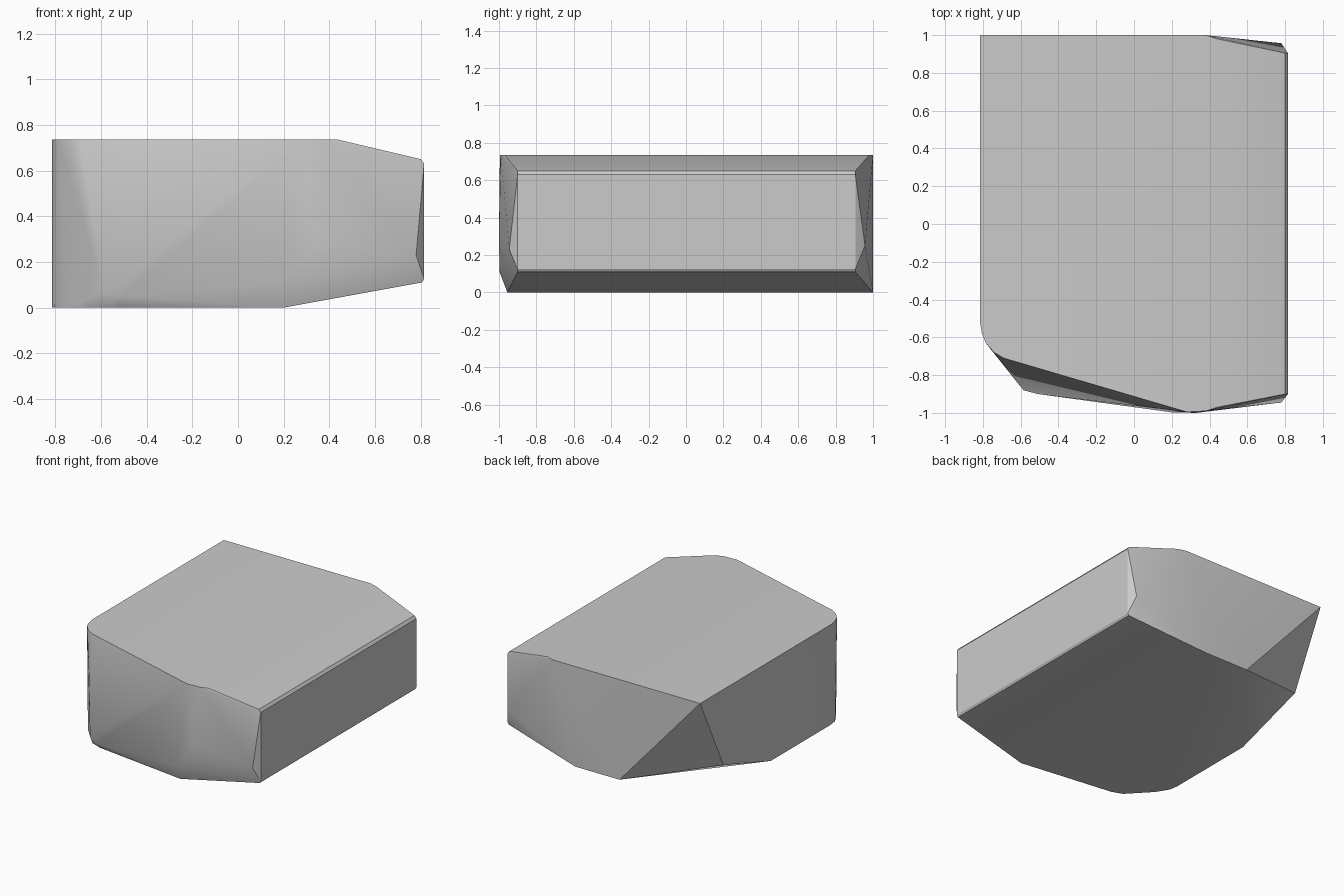
import bpy, bmesh
from math import radians

cube = bpy.data.objects.get("Cube")
if cube:
    bpy.data.objects.remove(cube, do_unlink=True)

# Single plain grey
grey = bpy.data.materials.new("stone grey")
grey.use_nodes = True
colour = (0.6, 0.6, 0.6, 1)
grey.diffuse_color = colour
grey.node_tree.nodes["Principled BSDF"].inputs["Base Color"].default_value = colour

TOP = 0.735
points = []


def level(z, outline):
    points.extend((x, y, z) for x, y in outline)


# Flat top with a rounded front corner
level(TOP, [(-.815, 1), (-.815, -.52), (-.805, -.58), (-.785, -.63), (-.74, -.68),
            (-.69, -.71), (-.64, -.725), (.28, -.995), (.38, -.99), (.44, -.97),
            (.44, .98), (.38, 1)])

# Flat underside, with the back corner cut away
level(0, [(-.815, .18), (-.815, -.52), (-.805, -.58), (-.75, -.67), (-.6, -.83),
          (-.52, -.86), (.2, -.955), (.2, 1), (-.16, 1)])

# Side wall with narrow softened edges
for y in (-.9, .905):
    points.extend([(.8, y, .65), (.815, y, .63), (.815, y, .125), (.805, y, .11)])
points.extend([(.78, -.945, .23), (.78, .957, .25)])

# Bulging front and chipped back corner
points.extend([(-.585, -.88, .07), (-.51, -.9, .05), (.2, -.997, .11),
               (.33, -1, .3), (-.815, .73, .18)])

# Body is the hull of these corners
bm = bmesh.new()
for p in points:
    bm.verts.new(p)
hull = bmesh.ops.convex_hull(bm, input=bm.verts)
loose = [v for v in bm.verts if not v.link_faces]
bmesh.ops.delete(bm, geom=loose, context='VERTS')
bmesh.ops.dissolve_limit(bm, angle_limit=radians(1), verts=bm.verts, edges=bm.edges)
bmesh.ops.recalc_face_normals(bm, faces=bm.faces)

mesh = bpy.data.meshes.new("block_body")
bm.to_mesh(mesh)
bm.free()
mesh.materials.append(grey)
body = bpy.data.objects.new("block_body", mesh)
bpy.context.collection.objects.link(body)

# Smooth shading across shallow edges only
bpy.ops.object.select_all(action='DESELECT')
body.select_set(True)
bpy.context.view_layer.objects.active = body
bpy.ops.object.shade_smooth_by_angle(angle=radians(30))
